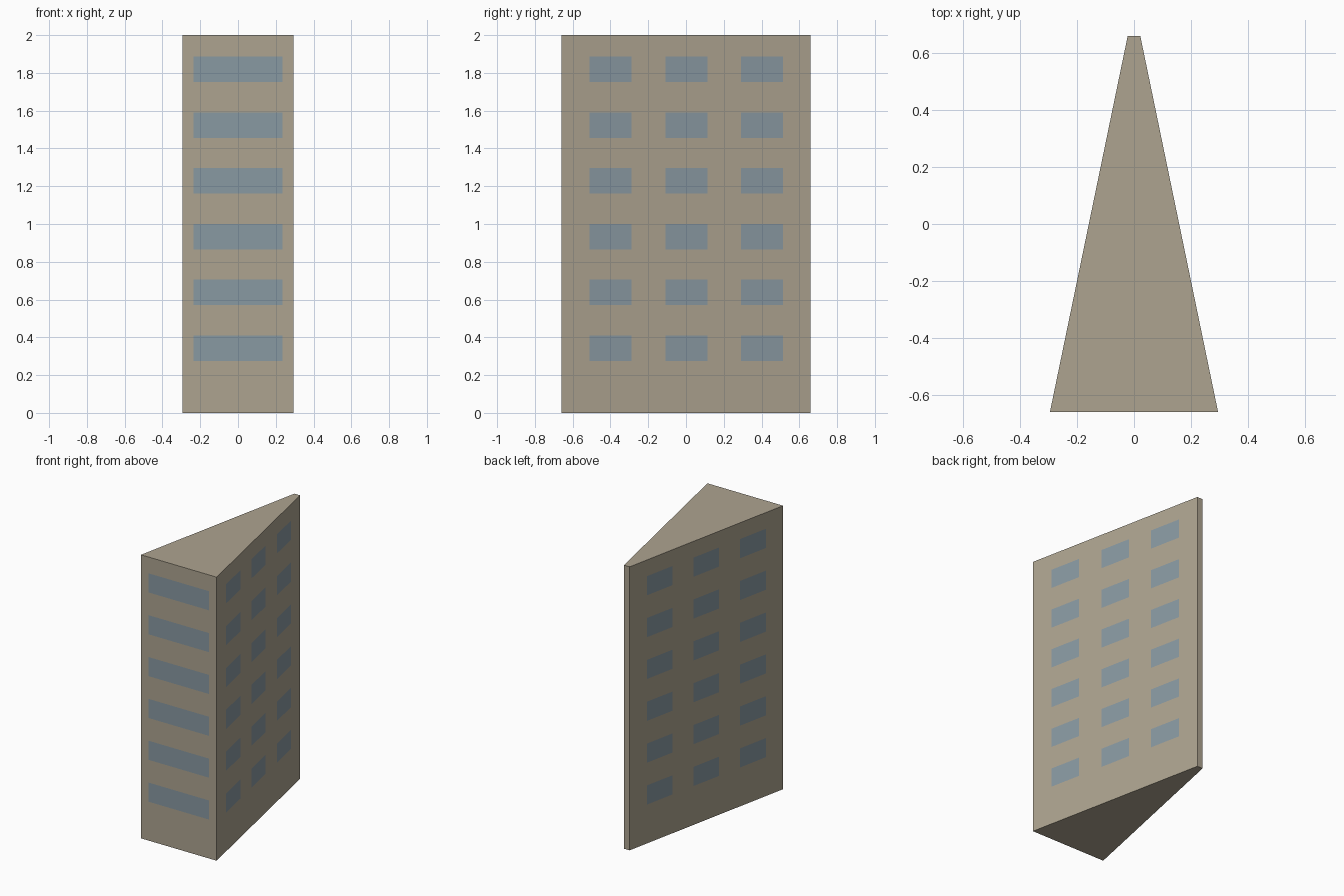
import bpy, bmesh
from mathutils import Vector

if "Cube" in bpy.data.objects:
    bpy.data.objects.remove(bpy.data.objects["Cube"])

HEIGHT = 2.0
FRONT, BACK, DEPTH = 0.295, 0.022, 0.66   # half widths and half depth
FLOORS, SILL, PITCH, PANE_H = 6, 0.275, 0.2952, 0.135
OFFSET = 0.0015


def material(name, rgb):
    mat = bpy.data.materials.new(name)
    mat.diffuse_color = (*rgb, 1)
    mat.use_nodes = True
    mat.node_tree.nodes["Principled BSDF"].inputs["Base Color"].default_value = mat.diffuse_color
    return mat


def finish(bm, name, mat):
    mesh = bpy.data.meshes.new(name)
    bm.to_mesh(mesh)
    bm.free()
    mesh.materials.append(mat)
    obj = bpy.data.objects.new(name, mesh)
    bpy.context.collection.objects.link(obj)
    return obj


def window_panes(name, start, end, spans, mat):
    """Flat panes on the wall start -> end (outside on the right); spans are fractions along it."""
    a, b = Vector((*start, 0)), Vector((*end, 0))
    d = (b - a).normalized()
    out = Vector((d.y, -d.x, 0)) * OFFSET
    bm = bmesh.new()
    for i in range(FLOORS):
        z0 = SILL + i * PITCH
        for s, t in spans:
            corners = [(s, z0), (t, z0), (t, z0 + PANE_H), (s, z0 + PANE_H)]
            bm.faces.new([bm.verts.new(a.lerp(b, u) + out + Vector((0, 0, z)))
                          for u, z in corners])
    return finish(bm, name, mat)


stone = material("stone", (0.42, 0.37, 0.28))
glass = material("glass", (0.25, 0.32, 0.36))

# Wedge-shaped tower
plan = [(-FRONT, -DEPTH), (FRONT, -DEPTH), (BACK, DEPTH), (-BACK, DEPTH)]
bm = bmesh.new()
base = bm.faces.new([bm.verts.new((x, y, 0)) for x, y in plan])
top = bmesh.ops.extrude_face_region(bm, geom=[base], use_keep_orig=True)
bmesh.ops.translate(bm, vec=(0, 0, HEIGHT),
                    verts=[v for v in top["geom"] if isinstance(v, bmesh.types.BMVert)])
bmesh.ops.recalc_face_normals(bm, faces=bm.faces)
finish(bm, "tower", stone)

# Wide front windows
window_panes("front_windows", plan[0], plan[1], [(0.1, 0.9)], glass)

# Three columns of windows on the right wall, mirrored to the left
half = 0.111 / (2 * DEPTH)
columns = [0.5 + y / (2 * DEPTH) for y in (-0.4, 0.002, 0.402)]
sides = window_panes("side_windows", plan[1], plan[2],
                     [(c - half, c + half) for c in columns], glass)
sides.modifiers.new("mirror", 'MIRROR').use_axis[0] = True
